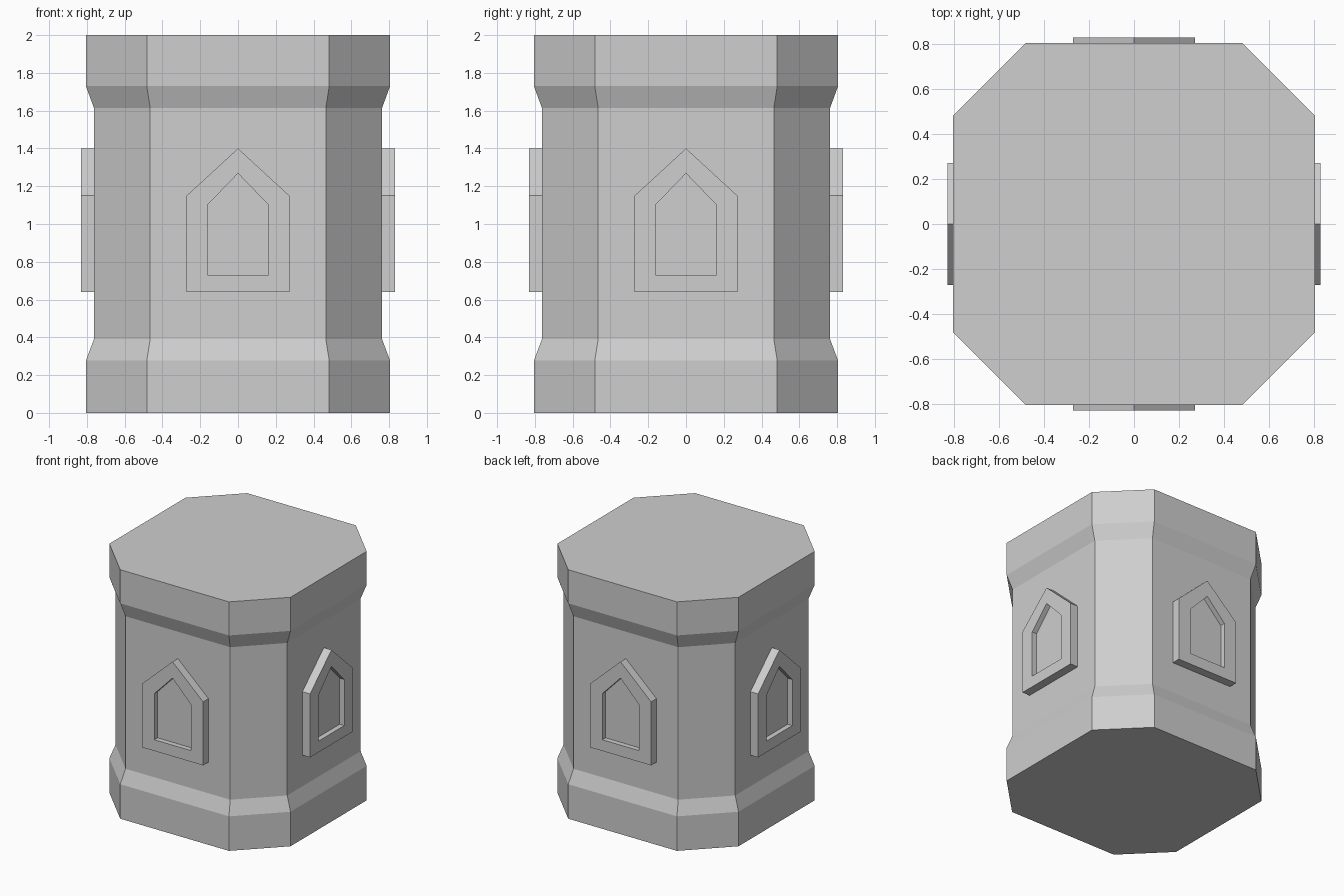
import bpy
import bmesh
from math import pi
from mathutils import Matrix

default = bpy.data.objects.get("Cube")
if default:
    bpy.data.objects.remove(default, do_unlink=True)

stone = bpy.data.materials.new("grey_stone")
stone.use_nodes = True
GREY = (0.62, 0.62, 0.62, 1)
stone.diffuse_color = GREY
stone.node_tree.nodes["Principled BSDF"].inputs["Base Color"].default_value = GREY


def finish(name, bm):
    bmesh.ops.recalc_face_normals(bm, faces=bm.faces)
    mesh = bpy.data.meshes.new(name)
    bm.to_mesh(mesh)
    bm.free()
    mesh.materials.append(stone)
    obj = bpy.data.objects.new(name, mesh)
    bpy.context.collection.objects.link(obj)
    return obj


def bridge(bm, a, b):
    for i in range(len(a)):
        j = (i + 1) % len(a)
        bm.faces.new((a[i], a[j], b[j], b[i]))


# Eight-sided column with a wider plinth and cap
def octagon(bm, half, corner, z):
    points = [(half, -corner), (half, corner), (corner, half), (-corner, half),
              (-half, corner), (-half, -corner), (-corner, -half), (corner, -half)]
    return [bm.verts.new((x, y, z)) for x, y in points]


WIDE, WALL = (0.805, 0.483), (0.763, 0.465)
bm = bmesh.new()
rings = [octagon(bm, *size, z) for size, z in (
    (WIDE, 0), (WIDE, 0.277), (WALL, 0.39), (WALL, 1.615), (WIDE, 1.73), (WIDE, 2))]
for low, high in zip(rings, rings[1:]):
    bridge(bm, low, high)
bm.faces.new(rings[0])
bm.faces.new(rings[-1])
finish("tower_body", bm)


# Pointed window frame with a recessed pane
def arch(bm, half, bottom, shoulder, apex, y):
    points = [(-half, bottom), (half, bottom), (half, shoulder), (0, apex), (-half, shoulder)]
    return [bm.verts.new((x, y, z)) for x, z in points]


OUTER, INNER = (0.272, 0.64, 1.15, 1.40), (0.162, 0.73, 1.10, 1.268)


def window(name, angle):
    bm = bmesh.new()
    loops = [arch(bm, *shape, y) for shape, y in (
        (OUTER, -0.755), (OUTER, -0.831), (INNER, -0.831), (INNER, -0.79))]
    for a, b in zip(loops, loops[1:]):
        bridge(bm, a, b)
    bm.faces.new(loops[0])
    bm.faces.new(loops[-1])
    bm.transform(Matrix.Rotation(angle, 4, "Z"))
    finish(name, bm)


for i, side in enumerate(("front", "left", "back", "right")):
    window(side + "_window", i * pi / 2)
